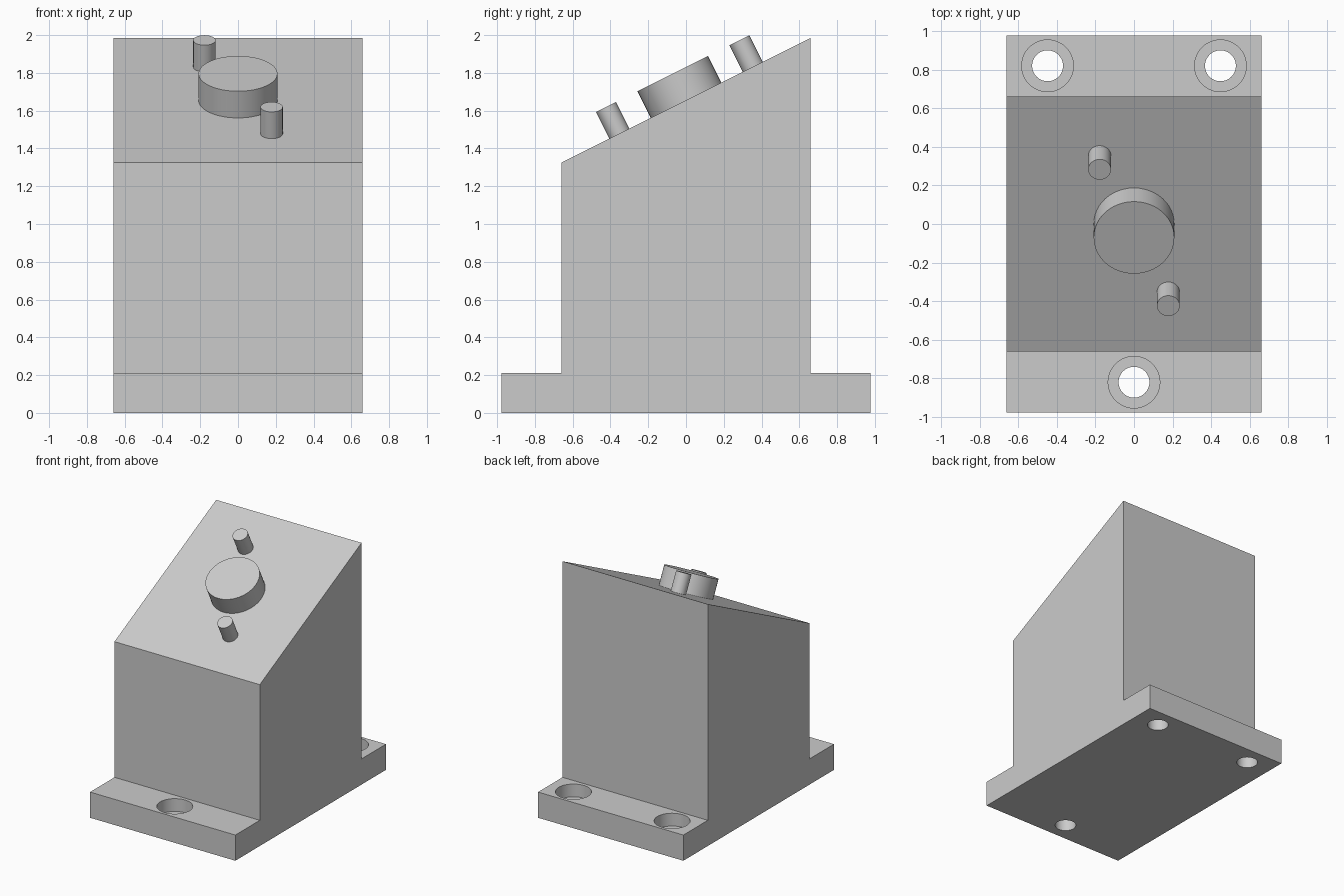
import bpy, bmesh, math
from mathutils import Matrix, Vector

cube = bpy.data.objects.get("Cube")
if cube:
    bpy.data.objects.remove(cube, do_unlink=True)

GREY = (0.6, 0.6, 0.6)
grey = bpy.data.materials.new("plain grey")
grey.use_nodes = True
grey.diffuse_color = (*GREY, 1)
grey.node_tree.nodes["Principled BSDF"].inputs["Base Color"].default_value = (*GREY, 1)

HALF = 0.66          # half width and half depth of the block
FOOT = 0.977         # half depth of the mounting foot
FLANGE = 0.211       # foot thickness
LOW, HIGH = 1.325, 1.985
SLOPE = math.atan2(HIGH - LOW, 2 * HALF)


def add_object(name, bm):
    bmesh.ops.recalc_face_normals(bm, faces=bm.faces)
    mesh = bpy.data.meshes.new(name)
    bm.to_mesh(mesh)
    bm.free()
    mesh.materials.append(grey)
    obj = bpy.data.objects.new(name, mesh)
    bpy.context.collection.objects.link(obj)
    return obj


def add_cylinder(name, radius, bottom, top, matrix):
    bm = bmesh.new()
    place = matrix @ Matrix.Translation((0, 0, (bottom + top) / 2))
    bmesh.ops.create_cone(bm, cap_ends=True, segments=48, radius1=radius,
                          radius2=radius, depth=top - bottom, matrix=place)
    return add_object(name, bm)


def smooth(obj):
    bpy.ops.object.select_all(action="DESELECT")
    obj.select_set(True)
    bpy.context.view_layer.objects.active = obj
    bpy.ops.object.shade_smooth_by_angle(angle=math.radians(30))


# Wedge-topped block with its foot, extruded from the side profile
profile = [(-FOOT, 0), (FOOT, 0), (FOOT, FLANGE), (HALF, FLANGE),
           (HALF, HIGH), (-HALF, LOW), (-HALF, FLANGE), (-FOOT, FLANGE)]
bm = bmesh.new()
face = bm.faces.new([bm.verts.new((-HALF, y, z)) for y, z in profile])
side = bmesh.ops.extrude_face_region(bm, geom=[face])["geom"]
bmesh.ops.translate(bm, vec=(2 * HALF, 0, 0),
                    verts=[v for v in side if isinstance(v, bmesh.types.BMVert)])
body = add_object("housing_body", bm)

# Counterbored screw holes: two at the back, one at the front
for x, y in [(-0.448, 0.82), (0.448, 0.82), (0, -0.82)]:
    spot = Matrix.Translation((x, y, 0))
    for radius, bottom in [(0.08, -0.1), (0.134, 0.106)]:
        cutter = add_cylinder("hole_cutter", radius, bottom, 0.4, spot)
        cut = body.modifiers.new("screw_hole", "BOOLEAN")
        cut.operation = "DIFFERENCE"
        cut.solver = "EXACT"
        cut.object = cutter
        bpy.context.view_layer.objects.active = body
        bpy.ops.object.modifier_apply(modifier=cut.name)
        bpy.data.objects.remove(cutter, do_unlink=True)
smooth(body)

# Knob and two locating pins standing square to the sloped face
for name, radius, x, along in [("knob", 0.209, 0, 0),
                               ("back_pin", 0.059, -0.178, 0.395),
                               ("front_pin", 0.059, 0.178, -0.395)]:
    tilt = (Matrix.Translation((0, 0, (LOW + HIGH) / 2))
            @ Matrix.Rotation(SLOPE, 4, "X")
            @ Matrix.Translation(Vector((x, along, 0))))
    smooth(add_cylinder(name, radius, -0.01, 0.158, tilt))
